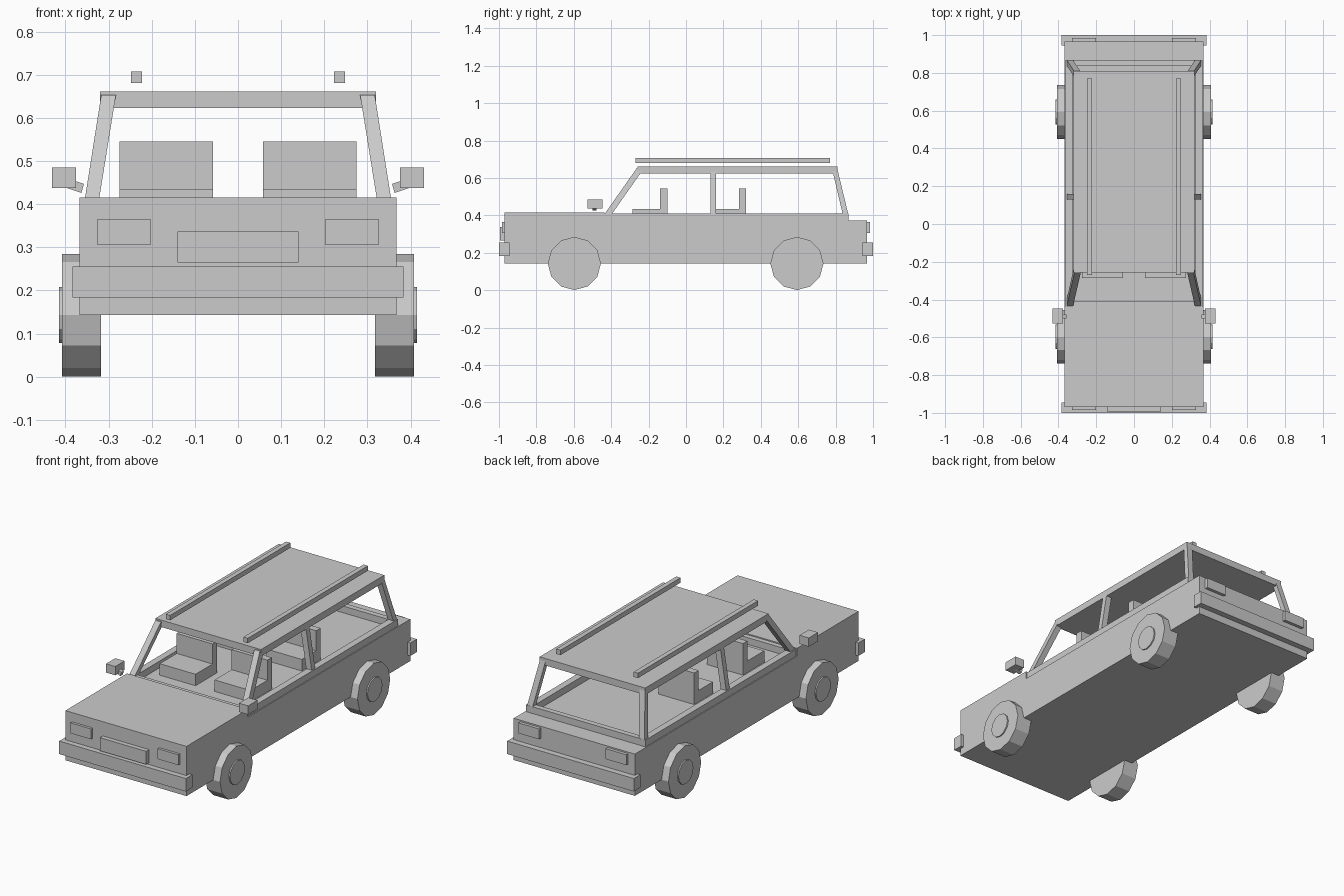
import bpy, bmesh, math

if "Cube" in bpy.data.objects:
    bpy.data.objects.remove(bpy.data.objects["Cube"])


def mesh_object(name, bm):
    bmesh.ops.recalc_face_normals(bm, faces=bm.faces)
    me = bpy.data.meshes.new(name)
    bm.to_mesh(me)
    bm.free()
    ob = bpy.data.objects.new(name, me)
    bpy.context.collection.objects.link(ob)
    return ob


def loft(name, low, high):
    """Closed solid between two matching loops of points."""
    bm = bmesh.new()
    a = [bm.verts.new(p) for p in low]
    b = [bm.verts.new(p) for p in high]
    n = len(a)
    bm.faces.new(a)
    bm.faces.new(b)
    for i in range(n):
        j = (i + 1) % n
        bm.faces.new((a[i], a[j], b[j], b[i]))
    return mesh_object(name, bm)


def rect(x, y, z):
    return [(x[0], y[0], z), (x[1], y[0], z), (x[1], y[1], z), (x[0], y[1], z)]


def box(name, x, y, z):
    return loft(name, rect(x, y, z[0]), rect(x, y, z[1]))


def side_profile(name, x, pts):
    """Extrude a (y, z) outline along x."""
    return loft(name, [(x[0], *p) for p in pts], [(x[1], *p) for p in pts])


def mirror(ob):
    m = ob.modifiers.new("mirror", 'MIRROR')
    m.use_axis[0] = True
    return ob


def disc(name, x, y, z, r, sides=12):
    ring = [(y + r * math.sin(i * math.tau / sides), z - r * math.cos(i * math.tau / sides))
            for i in range(sides)]
    return side_profile(name, x, ring)


# Body with raised bonnet
side_profile("body", (-0.367, 0.367),
             [(-0.97, 0.143), (-0.97, 0.415), (-0.437, 0.415), (-0.437, 0.372),
              (0.967, 0.372), (0.967, 0.143)])

# Window sill ring
mirror(box("side_sill", (0.325, 0.362), (-0.437, 0.868), (0.372, 0.409)))
box("front_sill", (-0.325, 0.325), (-0.437, -0.41), (0.372, 0.409))
box("rear_sill", (-0.325, 0.325), (0.838, 0.868), (0.372, 0.409))

# Leaning window pillars: y range at the base and at the top
for name, base, top in (("front_pillar", (-0.437, -0.398), (-0.263, -0.224)),
                        ("middle_pillar", (0.13, 0.16), (0.13, 0.16)),
                        ("rear_pillar", (0.838, 0.868), (0.78, 0.808))):
    mirror(loft(name, rect((0.323, 0.356), base, 0.405), rect((0.283, 0.317), top, 0.653)))

# Roof and roof rails
box("roof", (-0.32, 0.32), (-0.258, 0.81), (0.623, 0.661))
mirror(box("roof_rail", (0.222, 0.248), (-0.27, 0.77), (0.681, 0.708)))

# Seats
for name, front, back in (("front_seat", -0.285, -0.1), ("rear_seat", 0.16, 0.322)):
    mirror(side_profile(name, (0.058, 0.275),
                        [(front, 0.372), (front, 0.435), (back - 0.038, 0.435),
                         (back - 0.038, 0.545), (back, 0.545), (back, 0.372)]))

# Bumpers, lights and front plate
for end, s in (("front", -1), ("rear", 1)):
    box(end + "_bumper", (-0.384, 0.384), sorted((s * 0.944, s * 1.0)), (0.184, 0.255))
    mirror(box(end + "_light", (0.202, 0.327), sorted((s * 0.95, s * 0.984)), (0.307, 0.364)))
box("front_plate", (-0.14, 0.14), (-0.995, -0.95), (0.265, 0.337))

# Wheels with hubs
for end, y in (("front", -0.597), ("rear", 0.593)):
    mirror(disc(end + "_wheel", (0.318, 0.408), y, 0.143, 0.142))
    mirror(disc(end + "_hub", (0.40, 0.415), y, 0.143, 0.065))

# Door mirrors on slanted arms
mirror(box("door_mirror", (0.375, 0.431), (-0.527, -0.447), (0.437, 0.485)))
arm = [(0.357, 0.447), (0.363, 0.426), (0.405, 0.440), (0.399, 0.461)]
mirror(loft("mirror_arm", [(x, -0.50, z) for x, z in arm], [(x, -0.478, z) for x, z in arm]))
